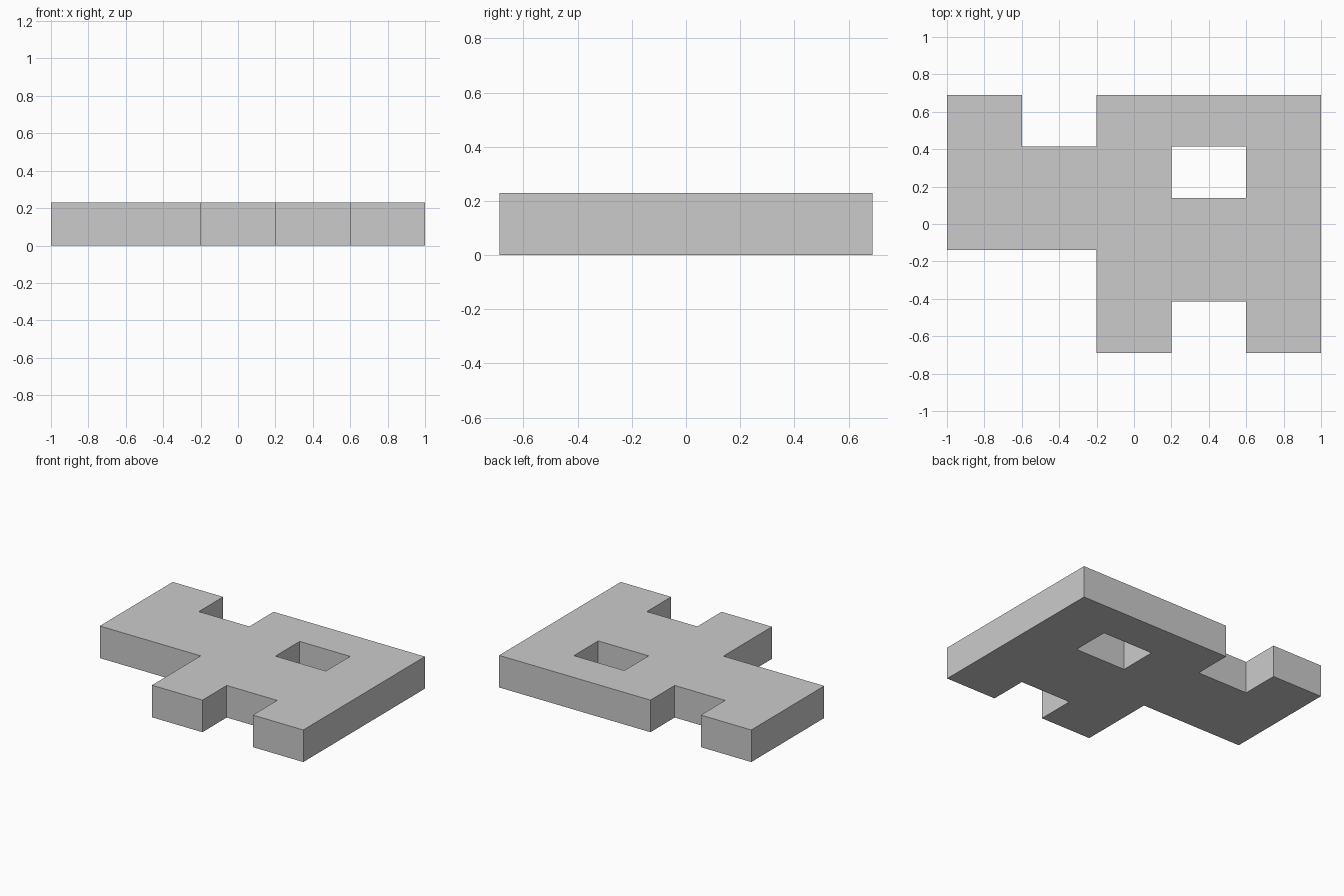
import bpy
import bmesh

if "Cube" in bpy.data.objects:
    bpy.data.objects.remove(bpy.data.objects["Cube"])

# Plan of the slab, back row first: '#' is solid, '.' is open
PLAN = ["#.###",
        "###.#",
        "#####",
        "..###",
        "..#.#"]
CELL_X, CELL_Y, HEIGHT = 0.4, 0.2755, 0.23

# Flat footprint made from shared-corner cells
bm = bmesh.new()
corners = {}


def corner(col, row):
    if (col, row) not in corners:
        corners[col, row] = bm.verts.new(((col - 2.5) * CELL_X, (2.5 - row) * CELL_Y, 0))
    return corners[col, row]


for r, line in enumerate(PLAN):
    for c, mark in enumerate(line):
        if mark == "#":
            bm.faces.new([corner(c, r + 1), corner(c + 1, r + 1),
                          corner(c + 1, r), corner(c, r)])

mesh = bpy.data.meshes.new("notched_slab")
bm.to_mesh(mesh)
bm.free()
slab = bpy.data.objects.new("notched_slab", mesh)
bpy.context.collection.objects.link(slab)

# Thicken upward into a closed slab
solid = slab.modifiers.new("thickness", 'SOLIDIFY')
solid.thickness = HEIGHT
solid.offset = 1
